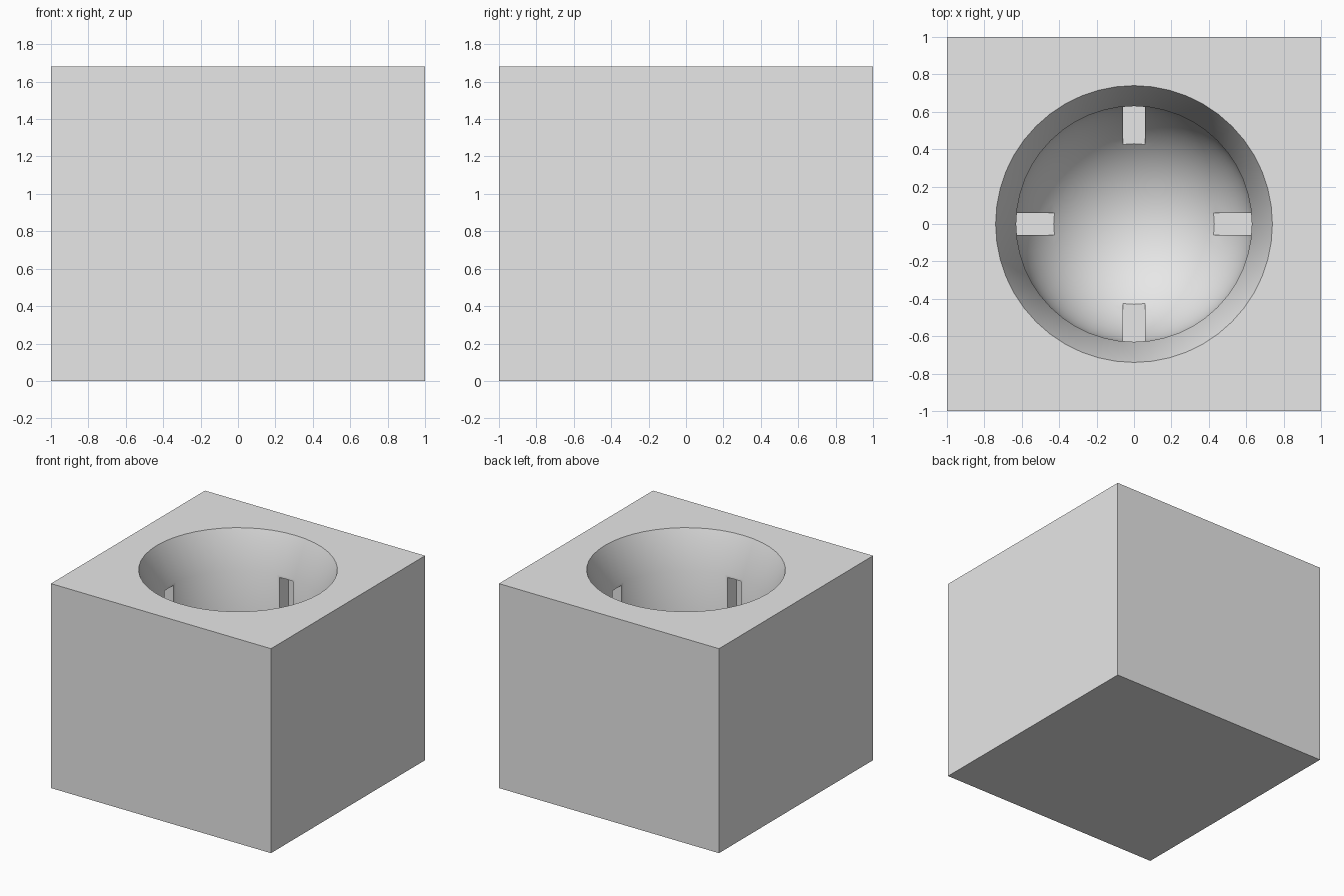
import bpy, bmesh, math
from mathutils import Matrix, Vector

if "Cube" in bpy.data.objects:
    bpy.data.objects.remove(bpy.data.objects["Cube"], do_unlink=True)

HEIGHT = 1.68
RIM_R, BORE_R = 0.74, 0.63       # top opening, straight bore
NECK_Z, BOWL_Z = 1.38, 0.89      # bottom of flare, centre of bowl
SLOT_TOP, SLOT_FLOOR = 1.36, 0.43
SLOT_HALF = 0.06
SIDES = 48

grey = bpy.data.materials.new("light_grey")
grey.use_nodes = True
grey.diffuse_color = (0.8, 0.8, 0.8, 1)
grey.node_tree.nodes["Principled BSDF"].inputs["Base Color"].default_value = (0.8, 0.8, 0.8, 1)


def finish(bm, name):
    bmesh.ops.recalc_face_normals(bm, faces=bm.faces)
    mesh = bpy.data.meshes.new(name)
    bm.to_mesh(mesh)
    bm.free()
    mesh.materials.append(grey)
    obj = bpy.data.objects.new(name, mesh)
    bpy.context.collection.objects.link(obj)
    return obj


def box(name, lo, hi, angle=0):
    lo, hi = Vector(lo), Vector(hi)
    bm = bmesh.new()
    bmesh.ops.create_cube(bm, size=1)
    bmesh.ops.scale(bm, vec=hi - lo, verts=bm.verts)
    bmesh.ops.translate(bm, vec=(lo + hi) / 2, verts=bm.verts)
    bmesh.ops.rotate(bm, matrix=Matrix.Rotation(angle, 3, "Z"), verts=bm.verts)
    return finish(bm, name)


def lathe(name, profile):
    bm = bmesh.new()
    verts = [bm.verts.new((r, 0, z)) for r, z in profile]
    edges = [bm.edges.new(pair) for pair in zip(verts, verts[1:])]
    bmesh.ops.spin(bm, geom=verts + edges, axis=(0, 0, 1), cent=(0, 0, 0),
                   angle=math.tau, steps=SIDES, use_merge=True)
    bmesh.ops.remove_doubles(bm, verts=bm.verts, dist=0.0005)
    return finish(bm, name)


# Solid outer block
block = box("socket_block", (-1, -1, 0), (1, 1, HEIGHT))

# Cavity: flared mouth, straight bore and round bowl; the flare runs on above the top
slope = (RIM_R - BORE_R) / (HEIGHT - NECK_Z)
over = 0.1
profile = [(0, HEIGHT + over), (RIM_R + slope * over, HEIGHT + over), (BORE_R, NECK_Z)]
steps = 14
for i in range(steps + 1):
    a = math.pi / 2 * i / steps
    profile.append((BORE_R * math.cos(a), BOWL_Z - BORE_R * math.sin(a)))
cutters = [lathe("cavity_cutter", profile)]

# Four upright slots around the bore
for i in range(4):
    cutters.append(box(f"slot_cutter_{i + 1}", (0.3, -SLOT_HALF, SLOT_FLOOR),
                       (RIM_R, SLOT_HALF, SLOT_TOP), i * math.pi / 2))

# Carve the block
bpy.context.view_layer.objects.active = block
for cutter in cutters:
    cutter.hide_render = True
    mod = block.modifiers.new(cutter.name, "BOOLEAN")
    mod.operation = "DIFFERENCE"
    mod.solver = "EXACT"
    mod.object = cutter
    bpy.ops.object.modifier_apply(modifier=mod.name)
for cutter in cutters:
    bpy.data.objects.remove(cutter, do_unlink=True)

bpy.ops.object.select_all(action="DESELECT")
block.select_set(True)
bpy.ops.object.shade_smooth_by_angle(angle=math.radians(30))
